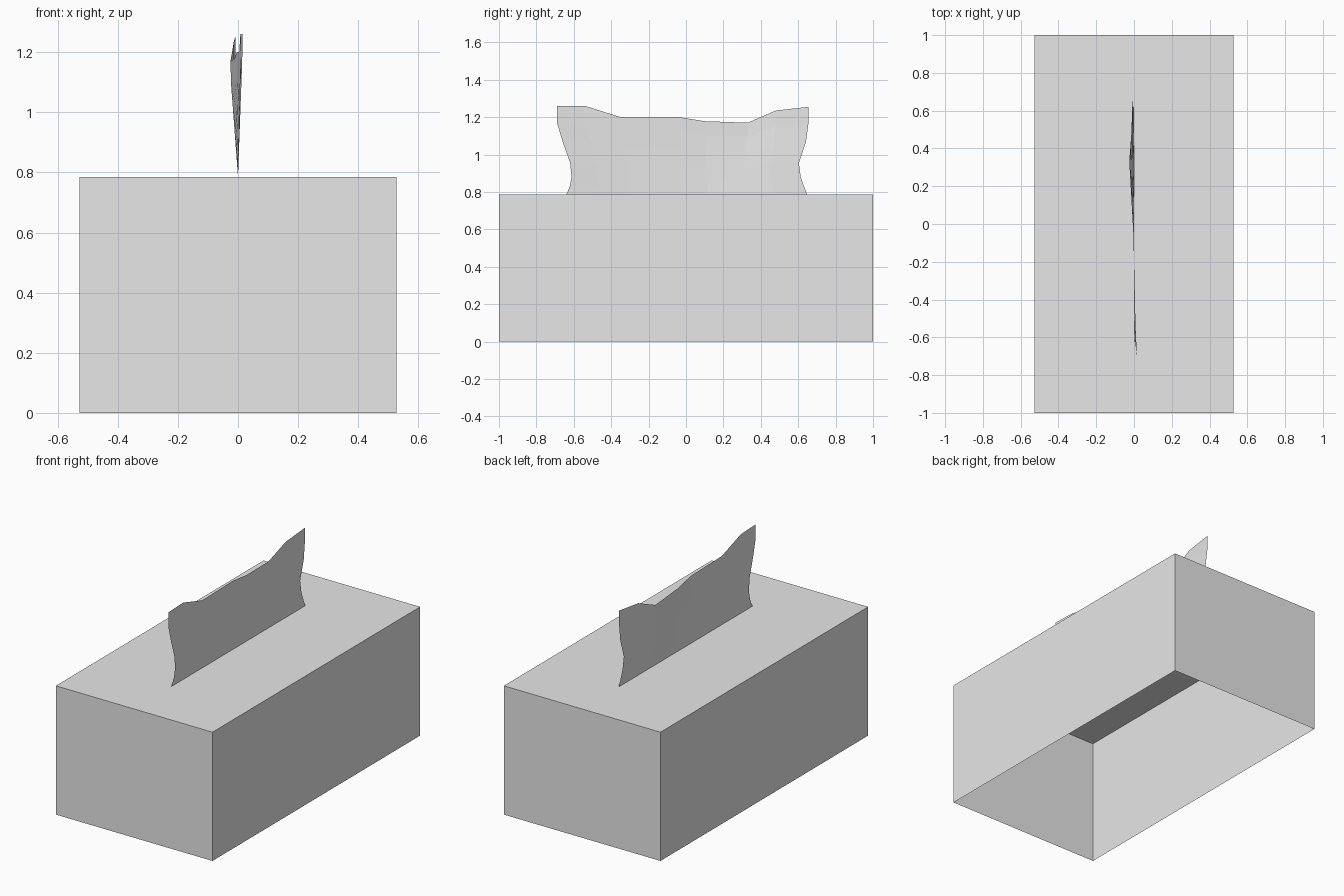
import bpy
import bmesh

cube = bpy.data.objects.get("Cube")
if cube:
    bpy.data.objects.remove(cube, do_unlink=True)

WIDTH, LENGTH, HEIGHT = 1.056, 2.0, 0.785

grey = bpy.data.materials.new("light grey")
grey.use_nodes = True
grey.diffuse_color = (0.8, 0.8, 0.8, 1)
grey.node_tree.nodes["Principled BSDF"].inputs["Base Color"].default_value = (0.8, 0.8, 0.8, 1)


def add_object(name, bm):
    mesh = bpy.data.meshes.new(name)
    bm.to_mesh(mesh)
    bm.free()
    mesh.materials.append(grey)
    obj = bpy.data.objects.new(name, mesh)
    bpy.context.collection.objects.link(obj)
    return obj


def sample(points, t):
    """Linear interpolation through (position, value) pairs."""
    for (a, va), (b, vb) in zip(points, points[1:]):
        if t <= b:
            return va + (vb - va) * (t - a) / (b - a)
    return points[-1][1]


# Box: thin card shell, open underneath
bm = bmesh.new()
bmesh.ops.create_cube(bm, size=1)
bmesh.ops.scale(bm, vec=(WIDTH, LENGTH, HEIGHT), verts=bm.verts)
bmesh.ops.translate(bm, vec=(0, 0, HEIGHT / 2), verts=bm.verts)
bottom = [f for f in bm.faces if f.normal.z < -0.5]
bmesh.ops.delete(bm, geom=bottom, context='FACES_ONLY')
add_object("box", bm)

# Tissue: one wavy sheet, (z, y) side edges, (y, z) top edge, (y, x) lean
front_edge = [(0.785, -0.64), (0.82, -0.622), (0.88, -0.612), (0.96, -0.62),
              (1.07, -0.66), (1.17, -0.69), (1.26, -0.69)]
back_edge = [(0.785, 0.648), (0.87, 0.615), (0.95, 0.602), (1.06, 0.64),
             (1.17, 0.655), (1.255, 0.655)]
top_edge = [(-0.69, 1.26), (-0.54, 1.26), (-0.35, 1.20), (-0.04, 1.20),
            (0.10, 1.178), (0.33, 1.17), (0.48, 1.235), (0.655, 1.255)]
lean = [(-0.69, 0.015), (-0.54, 0.008), (-0.35, 0.004), (-0.04, -0.004),
        (0.10, -0.012), (0.33, -0.025), (0.48, -0.014), (0.655, -0.008)]
levels = [0, 0.1, 0.2, 0.36, 0.6, 0.81, 1]

bm = bmesh.new()
rows = []
for level in levels:
    row = []
    for y_top, z_top in top_edge:
        z = HEIGHT + (z_top - HEIGHT) * level
        u = (y_top - top_edge[0][0]) / (top_edge[-1][0] - top_edge[0][0])
        y = sample(front_edge, z) * (1 - u) + sample(back_edge, z) * u
        x = sample(lean, y_top) * min(1, level * 1.15)
        row.append(bm.verts.new((x, y, z)))
    rows.append(row)
for low, high in zip(rows, rows[1:]):
    for i in range(len(low) - 1):
        bm.faces.new((low[i], low[i + 1], high[i + 1], high[i]))
add_object("tissue", bm)
